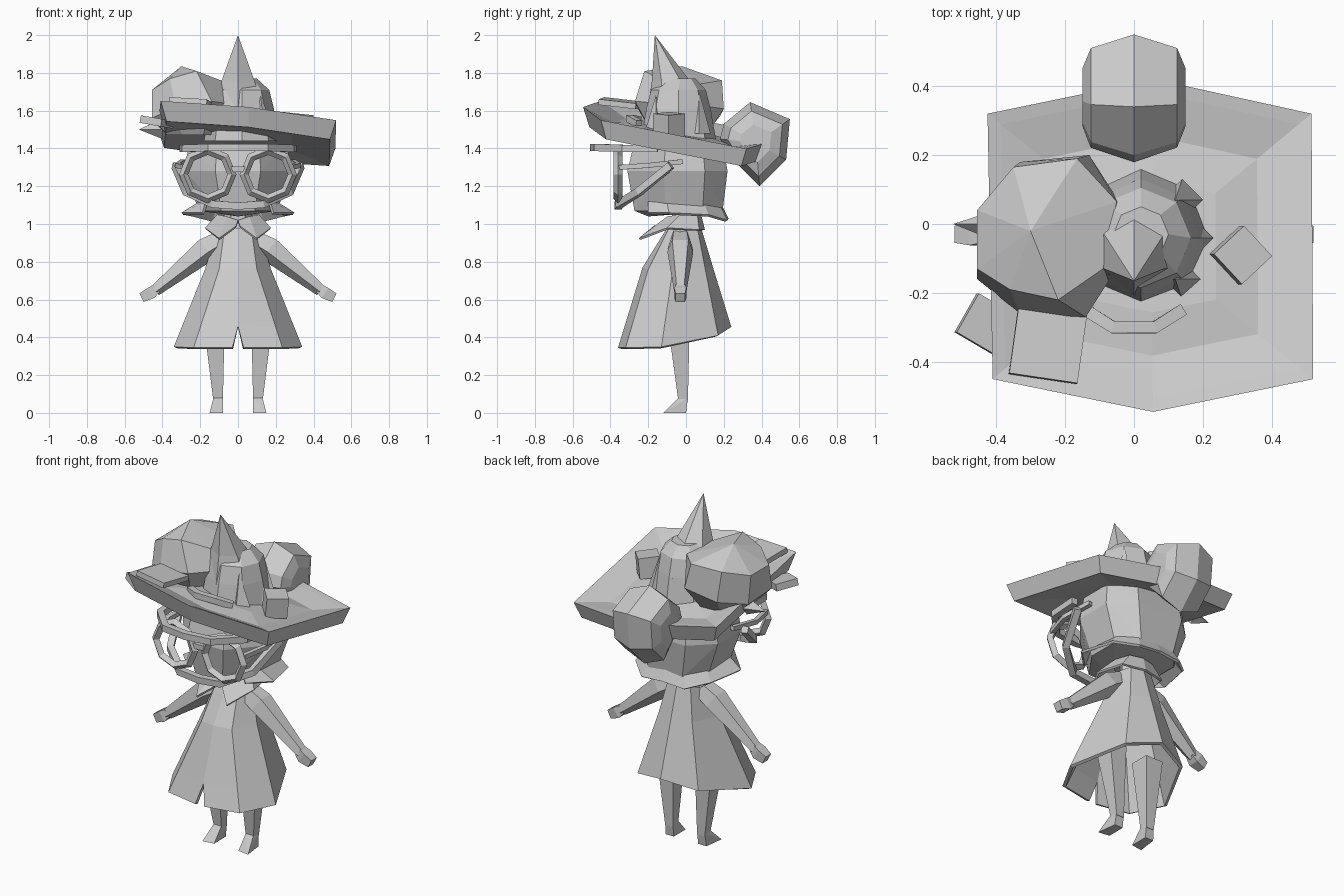
import bpy, bmesh
from math import cos, sin, pi, radians
from mathutils import Vector, Matrix

cube = bpy.data.objects.get("Cube")
if cube:
    bpy.data.objects.remove(cube, do_unlink=True)

grey = bpy.data.materials.new("light_grey")
grey.use_nodes = True
grey.diffuse_color = (0.6, 0.6, 0.6, 1)
grey.node_tree.nodes["Principled BSDF"].inputs["Base Color"].default_value = (0.6, 0.6, 0.6, 1)


def finish(bm, name, mirror=False, thick=0):
    bmesh.ops.remove_doubles(bm, verts=bm.verts, dist=0.0005)
    bmesh.ops.recalc_face_normals(bm, faces=bm.faces)
    mesh = bpy.data.meshes.new(name)
    bm.to_mesh(mesh)
    bm.free()
    mesh.materials.append(grey)
    ob = bpy.data.objects.new(name, mesh)
    bpy.context.collection.objects.link(ob)
    if mirror:
        ob.modifiers.new("Mirror", 'MIRROR')
    if thick:
        mod = ob.modifiers.new("Solidify", 'SOLIDIFY')
        mod.thickness = thick
    return ob


def loft(name, rings, closed=True, **kw):
    """Skin a row of equal rings; closed rings get end caps."""
    bm = bmesh.new()
    rows = [[bm.verts.new(p) for p in r] for r in rings]
    n = len(rows[0])
    for a, b in zip(rows, rows[1:]):
        for i in range(n if closed else n - 1):
            j = (i + 1) % n
            bm.faces.new((a[i], a[j], b[j], b[i]))
    if closed:
        bm.faces.new(rows[0])
        bm.faces.new(rows[-1])
    return finish(bm, name, **kw)


def hull(name, points, **kw):
    bm = bmesh.new()
    for p in points:
        bm.verts.new(p)
    res = bmesh.ops.convex_hull(bm, input=bm.verts)
    loose = [v for v in set(res["geom_interior"] + res["geom_unused"])
             if isinstance(v, bmesh.types.BMVert)]
    bmesh.ops.delete(bm, geom=loose, context='VERTS')
    bmesh.ops.dissolve_limit(bm, angle_limit=0.03, verts=bm.verts, edges=bm.edges)
    return finish(bm, name, **kw)


def ring(x, y, z, r, n=6, turn=0.0):
    return [(x + r * cos(turn + 2 * pi * i / n), y + r * sin(turn + 2 * pi * i / n), z)
            for i in range(n)]


def tube(name, path, radii, n=4, ref=(0, 0, 1), **kw):
    pts = [Vector(p) for p in path]
    rings = []
    for i, (p, r) in enumerate(zip(pts, radii)):
        d = (pts[min(i + 1, len(pts) - 1)] - pts[max(i - 1, 0)]).normalized()
        u = d.cross(Vector(ref)).normalized()
        v = d.cross(u)
        rings.append([p + r * (u * cos(a) + v * sin(a))
                      for a in (2 * pi * (k + 0.5) / n for k in range(n))])
    return loft(name, rings, **kw)


def box(name, centre, size, rot=(0, 0, 0), **kw):
    bm = bmesh.new()
    bmesh.ops.create_cube(bm, size=1)
    m = Matrix.Translation(centre)
    for angle, axis in zip(rot, "XYZ"):
        m = m @ Matrix.Rotation(radians(angle), 4, axis)
    bm.transform(m @ Matrix.Diagonal((*size, 1)))
    return finish(bm, name, **kw)


# Dress: half rings, split at the front of the hem
neckline = [(0, -.1, .98), (.07, -.09, .98), (.11, -.03, .97), (.07, .06, .98), (0, .08, .98)]
waist = [(0, -.23, .77), (.1, -.2, .76), (.175, -.07, .76), (.11, .1, .77), (0, .14, .78)]
hem = [(.03, -.36, .345), (.235, -.32, .345), (.34, -.13, .35), (.2, .17, .41), (0, .24, .455)]
slit = [Vector(a).lerp(Vector(b), .73) for a, b in zip(waist, hem)]
slit[0].x = 0
loft("dress", [neckline, waist, slit, hem], closed=False, mirror=True, thick=0.02)

# Collar and neck
collar_top = [(0, -.1, 1.02), (.06, -.1, 1.04), (.11, -.03, 1.05), (.08, .06, 1.05), (0, .08, 1.05)]
collar_rim = [(.01, -.17, .99), (.1, -.25, .925), (.175, -.1, .98), (.14, .07, .97), (0, .1, .97)]
loft("collar", [collar_top, collar_rim], closed=False, mirror=True, thick=0.012)
loft("neck", [ring(0, -.01, .93, .08), ring(0, -.01, 1.1, .07)])

# Arms with hands
tube("arms", [(.08, -.03, .92), (.17, -.03, .87), (.44, -.03, .65)], [.06, .072, .034],
     n=5, ref=(0, 1, 0), mirror=True)
tube("hands", [(.43, -.03, .66), (.46, -.03, .635), (.51, -.03, .61)], [.035, .045, .035],
     n=4, ref=(0, 1, 0), mirror=True)

# Legs and feet
hull("legs", [(x, y, .5) for x in (.07, .185) for y in (-.1, .02)]
     + [(x, y, .06) for x in (.08, .13) for y in (-.04, .01)], mirror=True)
hull("feet", [(.08, .0, 0), (.135, .0, 0), (.08, -.11, 0), (.15, -.12, 0),
              (.08, .01, .08), (.13, .01, .08), (.08, -.04, .08), (.13, -.04, .08)], mirror=True)

# Head
outline = [(.12, -.31), (.28, -.12), (.28, .1), (.15, .22)]
head = [(0, -.2, 1.04)]
for z, sx, sy in ((1.07, .74, .88), (1.28, 1, 1), (1.41, .94, .9)):
    head += [(s * x * sx, y * sy, z) for x, y in outline for s in (1, -1)]
hull("head", head)

# Flared hair ends
hair_top = [(.17, -.2, 1.12), (.22, -.1, 1.11), (.21, .1, 1.1), (.12, .18, 1.1), (0, .19, 1.1)]
hair_rim = [(.19, -.2, 1.06), (.3, -.09, 1.06), (.25, .12, 1.05), (.14, .22, 1.02), (0, .225, 1.03)]
loft("hair_ends", [hair_top, hair_rim], closed=False, mirror=True, thick=0.015)

# Fringe band above the face and strap around the jaw
band = [(.29, -.15, 1.4), (.28, -.33, 1.4), (.15, -.47, 1.405), (0, -.49, 1.405)]
strap = [(.33, -.08, 1.31), (.27, -.25, 1.17), (.13, -.355, 1.105), (0, -.36, 1.095)]
for name, half in (("fringe_band", band), ("jaw_strap", strap)):
    path = half + [(-x, y, z) for x, y, z in half[-2::-1]]
    tube(name, path, [.027] * len(path))

# Spectacles
for side, s in (("left", 1), ("right", -1)):
    bpy.ops.mesh.primitive_torus_add(major_segments=8, minor_segments=4, major_radius=.128,
                                     minor_radius=.024, location=(s * .16, -.36, 1.262),
                                     rotation=(pi / 2, 0, 0))
    rim = bpy.context.object
    rim.name = side + "_spectacle_rim"
    rim.data.materials.append(grey)
box("spectacle_bridge", (0, -.36, 1.29), (.1, .025, .03))
tube("spectacle_arms", [(.28, -.35, 1.3), (.32, -.2, 1.31), (.29, -.02, 1.33)], [.018] * 3, mirror=True)

# Tilted hexagonal hat brim with a dished top
corners = [(.06, .42), (-.425, .32), (-.41, -.45), (.055, -.545), (.52, -.45), (.515, .32)]


def brim_ring(scale, drop):
    pts = [(.05 + (x - .05) * scale, -.065 + (y + .065) * scale) for x, y in corners]
    return [(x, y, 1.518 - .197 * y - .11 * x - drop) for x, y in pts]


loft("hat_brim", [brim_ring(*p) for p in
                  ((.5, .07), (.93, .1), (1, 0), (.92, .01), (.66, .05), (.4, .03))])

# Hat crown, tall spike and side leaves
loft("hat_crown", [ring(.02, -.04, 1.44, .2, 8), ring(.02, -.04, 1.61, .17, 8),
                   ring(.02, -.04, 1.71, .145, 8), ring(.02, -.03, 1.77, .08, 8)])
loft("hat_spike", [ring(0, -.04, 1.6, .165, 6, pi / 6), ring(0, -.08, 1.76, .1, 6, pi / 6),
                   ring(0, -.165, 2.0, 0, 6)])
for i, (x, y, z) in enumerate(((.14, -.16, 1.68), (.17, -.04, 1.71), (.14, .07, 1.7))):
    loft("hat_leaf_%d" % i, [ring(x, y, 1.48, .06, 4), ring(x - .02, y, z, 0, 4)])
tube("hat_curl", [(-.14, -.25, 1.55), (-.06, -.3, 1.56), (.06, -.3, 1.56), (.14, -.25, 1.53)], [.025] * 4)

# Large faceted ball on the hat's right side: apex, cap ring, belly and base
cap = [(-.455, .04, 1.71), (-.35, .165, 1.75), (-.165, .19, 1.76), (-.05, .065, 1.74),
       (-.09, -.13, 1.76), (-.22, -.22, 1.81), (-.36, -.19, 1.77), (-.455, -.13, 1.71)]
belly = [(-.445, .05, 1.54), (-.33, .18, 1.57), (-.13, .2, 1.61), (-.04, .06, 1.63),
         (-.07, -.16, 1.64), (-.14, -.27, 1.65), (-.33, -.26, 1.62), (-.455, -.16, 1.56)]
base = [(-.25 + (x + .25) * .6, -.03 + (y + .03) * .6, 1.47) for x, y, z in belly]
loft("hat_ball", [base, belly, cap, [(-.3, -.02, 1.835)] * 8])

# Plates and block resting on the brim
box("front_plate", (-.25, -.35, 1.64), (.2, .2, .03), (-6, 4, -8))
box("side_plate", (-.43, -.29, 1.54), (.13, .13, .04), (0, 10, -30))
hull("side_spike", [(-.525, 0, 1.5), (-.4, -.05, 1.5), (-.4, .04, 1.5), (-.4, 0, 1.56), (-.4, 0, 1.45)])
box("brim_block", (.31, -.09, 1.525), (.12, .12, .12), (0, 6, 43))

# Faceted tail ball behind the hat
profile = [(.18, 1.45), (.2, 1.53), (.34, 1.645), (.55, 1.555), (.53, 1.34), (.39, 1.2), (.25, 1.34)]
tail = []
for x, f in ((0, 1), (.125, .78), (.15, .45)):
    tail += [(s * x, .37 + (y - .37) * f, 1.43 + (z - 1.43) * f) for y, z in profile for s in (1, -1)]
hull("tail_ball", tail)
